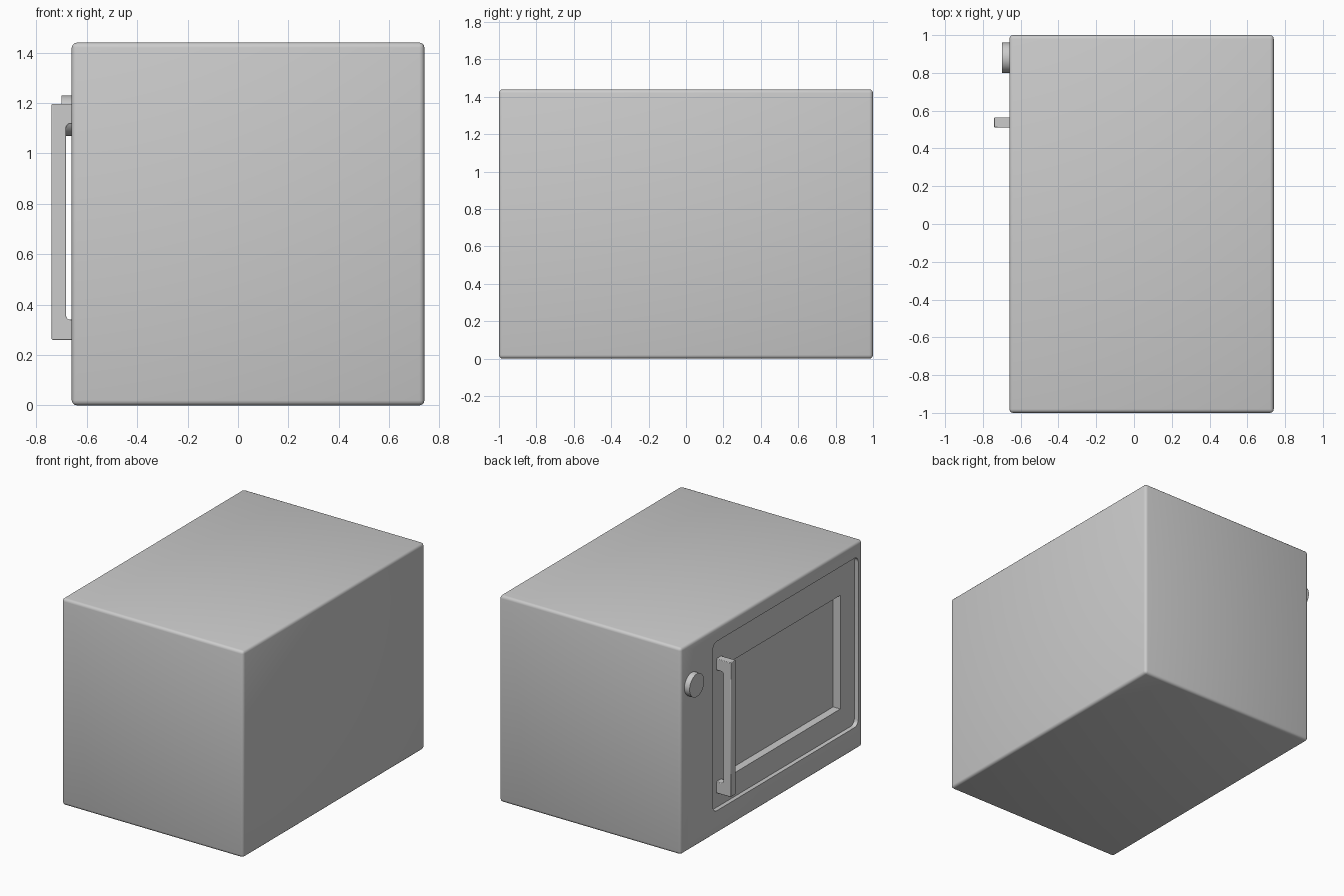
import bpy, bmesh, math

if "Cube" in bpy.data.objects:
    bpy.data.objects.remove(bpy.data.objects["Cube"])

grey = bpy.data.materials.new("plain_grey")
grey.diffuse_color = (0.6, 0.6, 0.6, 1)
grey.use_nodes = True
grey.node_tree.nodes["Principled BSDF"].inputs["Base Color"].default_value = grey.diffuse_color


def finish(name, bm):
    bmesh.ops.recalc_face_normals(bm, faces=bm.faces)
    me = bpy.data.meshes.new(name)
    bm.to_mesh(me)
    bm.free()
    ob = bpy.data.objects.new(name, me)
    bpy.context.collection.objects.link(ob)
    me.materials.append(grey)
    return ob


def box(name, x, y, z, bevel=0.0, axis=None, segments=3):
    """Box from (min, max) ranges; bevels all edges or only those along an axis."""
    bm = bmesh.new()
    bmesh.ops.create_cube(bm, size=1)
    for v in bm.verts:
        for i, (a, b) in enumerate((x, y, z)):
            v.co[i] = a if v.co[i] < 0 else b
    if bevel:
        edges = [e for e in bm.edges if axis is None or
                 abs((e.verts[0].co - e.verts[1].co).normalized()[axis]) > 0.9]
        bmesh.ops.bevel(bm, geom=edges, offset=bevel, segments=segments,
                        profile=0.5, affect='EDGES')
    return finish(name, bm)


def smooth(ob):
    bpy.ops.object.select_all(action='DESELECT')
    ob.select_set(True)
    bpy.context.view_layer.objects.active = ob
    bpy.ops.object.shade_smooth_by_angle(angle=math.radians(35))


def cut(ob, cutter):
    mod = ob.modifiers.new("cut", 'BOOLEAN')
    mod.object = cutter
    mod.operation = 'DIFFERENCE'
    mod.solver = 'EXACT'
    bpy.context.view_layer.objects.active = ob
    bpy.ops.object.modifier_apply(modifier=mod.name)
    bpy.data.objects.remove(cutter)


# Oven body with a door recess and a deeper window recess on the -x side
body = box("oven_body", (-0.66, 0.74), (-1, 1), (0, 1.44), 0.02)
cut(body, box("door_cutter", (-0.8, -0.63), (-0.955, 0.645), (0.16, 1.34), 0.04, 0, 5))
cut(body, box("window_cutter", (-0.8, -0.575), (-0.80, 0.45), (0.325, 1.117)))
smooth(body)

# Bracket-shaped door handle
profile = [(-0.625, 0.26), (-0.74, 0.26), (-0.74, 1.197), (-0.625, 1.197),
           (-0.625, 1.117), (-0.672, 1.117), (-0.682, 1.107), (-0.682, 0.35),
           (-0.672, 0.34), (-0.625, 0.34)]
bm = bmesh.new()
face = bm.faces.new([bm.verts.new((x, 0.51, z)) for x, z in profile])
ext = bmesh.ops.extrude_face_region(bm, geom=[face])
for v in [g for g in ext["geom"] if isinstance(g, bmesh.types.BMVert)]:
    v.co.y = 0.565
handle = finish("door_handle", bm)
bev = handle.modifiers.new("soft_edges", 'BEVEL')
bev.width = 0.004
bev.segments = 2
smooth(handle)

# Round control knob
bm = bmesh.new()
bmesh.ops.create_cone(bm, cap_ends=True, segments=40, radius1=0.08, radius2=0.08, depth=0.05)
knob = finish("control_knob", bm)
knob.rotation_euler.y = math.pi / 2
knob.location = (-0.675, 0.88, 1.15)
smooth(knob)
